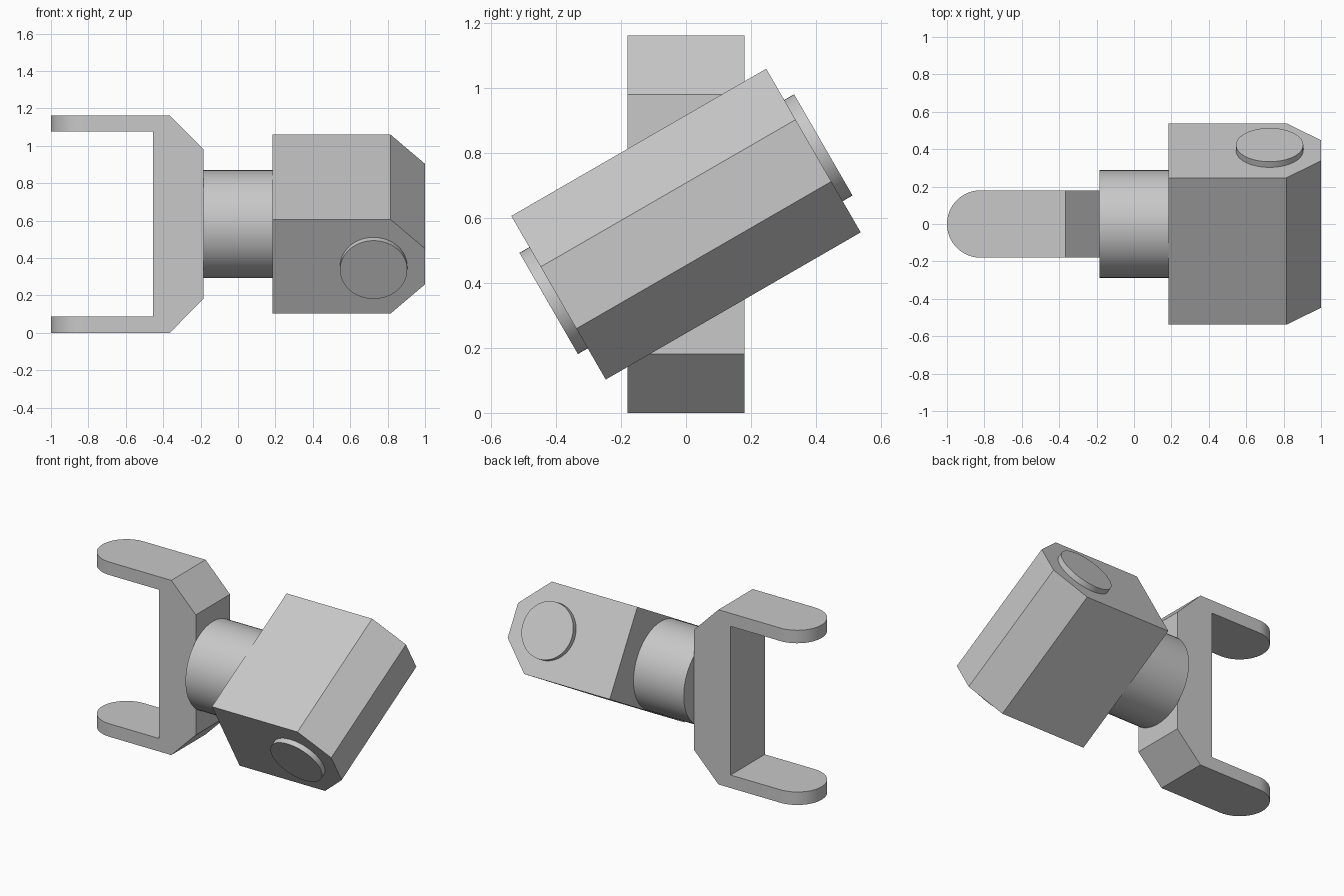
import bpy, bmesh, math
from mathutils import Matrix, Vector

cube = bpy.data.objects.get("Cube")
if cube:
    bpy.data.objects.remove(cube, do_unlink=True)

MID = 0.5815                      # height of the shaft axis
TILT = Matrix.Translation((0, 0, MID)) @ Matrix.Rotation(math.radians(30), 4, 'X')

grey = bpy.data.materials.new("light grey")
grey.use_nodes = True
grey.diffuse_color = (0.58, 0.58, 0.58, 1)
grey.node_tree.nodes["Principled BSDF"].inputs["Base Color"].default_value = grey.diffuse_color


def prism(name, profile, depth, matrix=Matrix()):
    """Closed x-z profile extruded along y, centred on y = 0."""
    bm = bmesh.new()
    face = bm.faces.new([bm.verts.new((x, -depth / 2, z)) for x, z in profile])
    new = bmesh.ops.extrude_face_region(bm, geom=[face])["geom"]
    bmesh.ops.translate(bm, vec=(0, depth, 0),
                        verts=[v for v in new if isinstance(v, bmesh.types.BMVert)])
    bmesh.ops.recalc_face_normals(bm, faces=bm.faces)
    mesh = bpy.data.meshes.new(name)
    bm.to_mesh(mesh)
    bm.free()
    obj = bpy.data.objects.new(name, mesh)
    bpy.context.collection.objects.link(obj)
    obj.matrix_world = matrix
    mesh.materials.append(grey)
    return obj


def rod(name, radius, length, matrix):
    bpy.ops.mesh.primitive_cylinder_add(vertices=64, radius=radius, depth=length)
    obj = bpy.context.object
    obj.name = name
    obj.matrix_world = matrix
    obj.data.materials.append(grey)
    bpy.ops.object.shade_smooth_by_angle(angle=math.radians(30))
    return obj


# Fork: half of the side profile, mirrored about the axis
half = [(-0.455, 0.495), (-1.0, 0.495), (-1.0, MID), (-0.365, MID), (-0.185, 0.4)]
outline = half + [(x, -z) for x, z in reversed(half)]
fork = prism("fork", outline, 0.36, Matrix.Translation((0, 0, MID)))

# Rounded plan shape that trims the prong tips
arc = [math.radians(90 + 180 * i / 32) for i in range(33)]
plan = [(-0.82 + 0.18 * math.cos(a), 0.18 * math.sin(a)) for a in arc]
plan += [(0, -0.18), (0, 0.18)]
trim = prism("fork_trim", plan, 3, Matrix.Rotation(math.radians(90), 4, 'X'))
trim.hide_render = True
cut = fork.modifiers.new("round_tips", 'BOOLEAN')
cut.operation = 'INTERSECT'
cut.solver = 'EXACT'
cut.object = trim
bpy.context.view_layer.update()
bpy.ops.object.select_all(action='DESELECT')
fork.select_set(True)
bpy.context.view_layer.objects.active = fork
bpy.ops.object.modifier_apply(modifier=cut.name)
bpy.data.objects.remove(trim, do_unlink=True)
bpy.ops.object.shade_smooth_by_angle(angle=math.radians(30))

# Shaft between fork and block
rod("shaft", 0.288, 0.37,
    Matrix.Translation((0, 0, MID)) @ Matrix.Rotation(math.radians(90), 4, 'Y'))

# Tilted block with a chamfered outer end
side = [(0.185, 0.291), (0.815, 0.291), (1.0, 0.11)]
prism("block", side + [(x, -z) for x, z in reversed(side)], 0.907, TILT)

# Pin through the block, standing proud at both ends
rod("pin", 0.18, 0.977,
    TILT @ Matrix.Translation((0.725, 0, 0)) @ Matrix.Rotation(math.radians(90), 4, 'X'))
